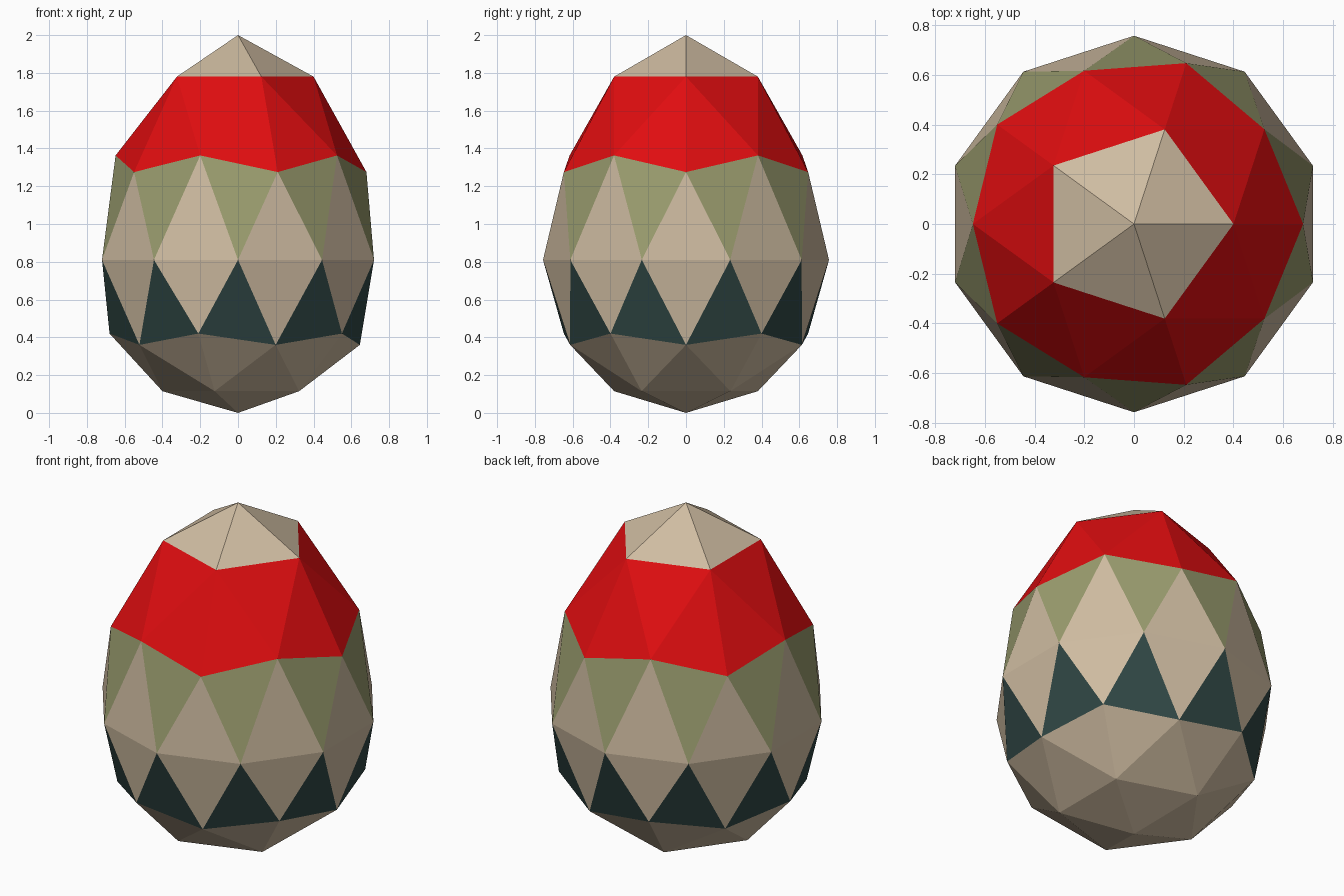
import bpy, bmesh
from math import cos, sin, radians

if "Cube" in bpy.data.objects:
    bpy.data.objects.remove(bpy.data.objects["Cube"])


def material(name, rgb):
    m = bpy.data.materials.new(name)
    m.diffuse_color = (*rgb, 1)
    m.use_nodes = True
    m.node_tree.nodes["Principled BSDF"].inputs["Base Color"].default_value = m.diffuse_color
    return m


STONE, RED, OLIVE, TEAL = range(4)
mesh = bpy.data.meshes.new("faceted_egg")
for name, rgb in (("stone", (0.62, 0.50, 0.355)), ("red", (0.74, 0.004, 0.005)),
                  ("olive", (0.32, 0.33, 0.155)), ("dark_teal", (0.030, 0.064, 0.060))):
    mesh.materials.append(material(name, rgb))

bm = bmesh.new()


def ring(n, start, levels):
    """Ring of n points; radius and height alternate through levels."""
    out = []
    for i in range(n):
        a = radians(start + 360 * i / n)
        r, z = levels[i % len(levels)]
        out.append(bm.verts.new((r * cos(a), r * sin(a), z)))
    return out


def face(mat, *verts):
    bm.faces.new(verts).material_index = mat


# Rings from bottom to top, following a stretched icosphere
bottom = bm.verts.new((0, 0, 0))
low5 = ring(5, 180, [(0.40, 0.115)])
low10 = ring(10, 180, [(0.68, 0.42), (0.645, 0.36)])
mid = ring(10, 18, [(0.757, 0.81)])
up10 = ring(10, 0, [(0.68, 1.275), (0.648, 1.363)])
up5 = ring(5, 0, [(0.40, 1.78)])
top = bm.verts.new((0, 0, 2))


def cap(pole, five, ten, pole_mat, band_mat):
    """Five-sided cap and the fifteen-triangle band next to it."""
    for k in range(5):
        a, b = five[k], five[(k + 1) % 5]
        before, here, after = ten[2 * k - 1], ten[2 * k], ten[2 * k + 1]
        face(pole_mat, pole, a, b)
        face(band_mat, a, before, here)
        face(band_mat, a, here, after)
        face(band_mat, a, after, b)


cap(top, up5, up10, STONE, RED)
cap(bottom, low5, low10, STONE, STONE)

# Middle diamonds: stone triangles on the equator, coloured ones between
for i in range(10):
    m0, m1 = mid[i - 1], mid[i]
    face(STONE, m0, m1, up10[i])
    face(OLIVE, m1, up10[(i + 1) % 10], up10[i])
    lo, lo_next = low10[(i + 5) % 10], low10[(i + 6) % 10]
    face(STONE, m0, lo, m1)
    face(TEAL, m1, lo, lo_next)

bmesh.ops.recalc_face_normals(bm, faces=bm.faces)
bm.to_mesh(mesh)
bm.free()
egg = bpy.data.objects.new("faceted_egg", mesh)
bpy.context.collection.objects.link(egg)
